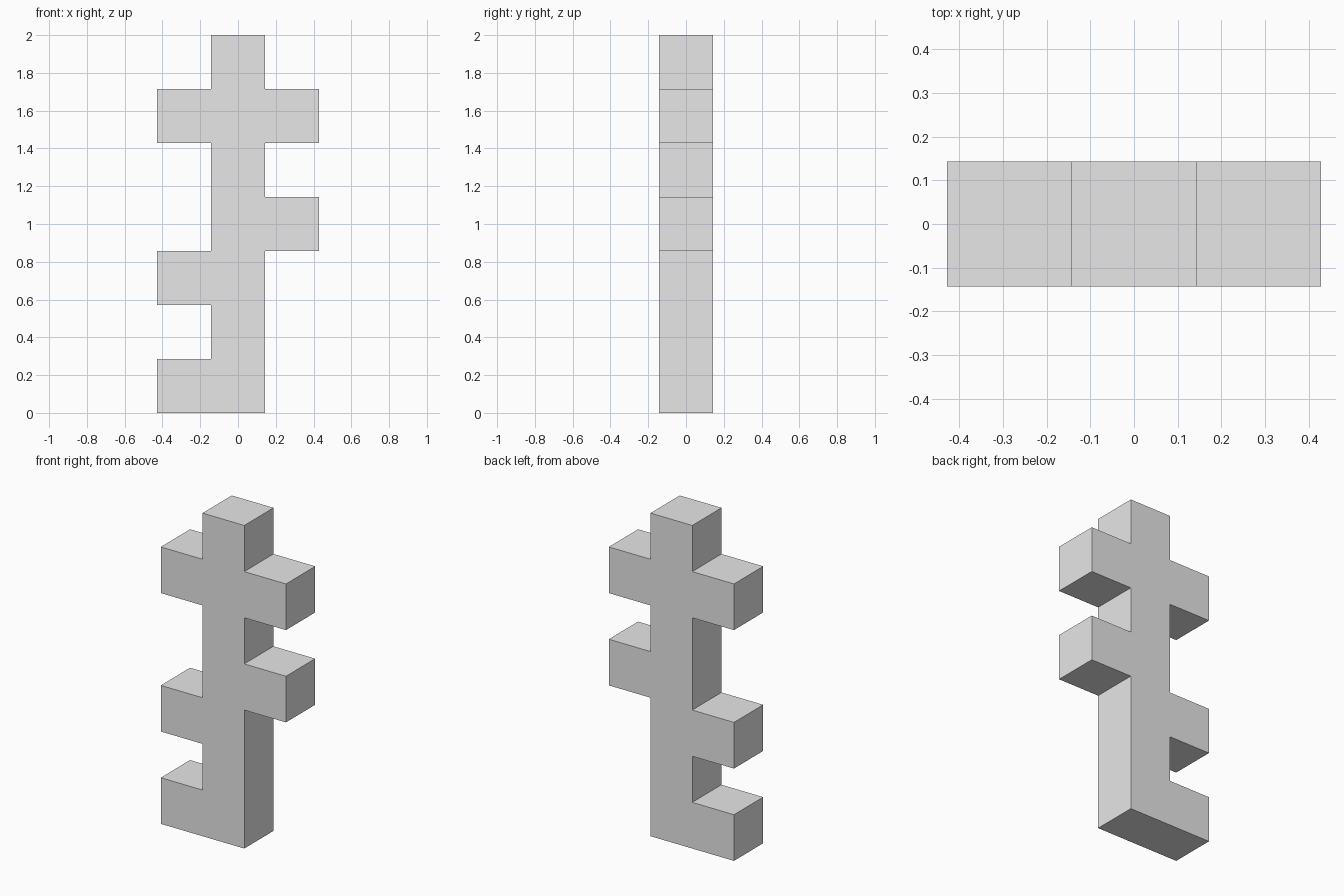
import bpy
import bmesh
from mathutils import Vector

# Remove the default cube
cube = bpy.data.objects.get("Cube")
if cube:
    bpy.data.objects.remove(cube, do_unlink=True)

HEIGHT = 2.0
ROWS = 7
UNIT = HEIGHT / ROWS
RIGHT_ROWS = (0, 2, 5)   # stubs on the -x side
LEFT_ROWS = (3, 5)       # stubs on the +x side

# Plain grey material
grey = bpy.data.materials.new("light grey")
grey.use_nodes = True
colour = (0.8, 0.8, 0.8, 1.0)
grey.diffuse_color = colour
grey.node_tree.nodes["Principled BSDF"].inputs["Base Color"].default_value = colour

# Square column, cut into rows so that stubs can grow from its sides
bm = bmesh.new()
bmesh.ops.create_cube(bm, size=1.0)
for v in bm.verts:
    v.co = Vector((v.co.x * UNIT, v.co.y * UNIT, (v.co.z + 0.5) * HEIGHT))
for row in range(1, ROWS):
    bmesh.ops.bisect_plane(bm, geom=bm.verts[:] + bm.edges[:] + bm.faces[:],
                           plane_co=(0, 0, row * UNIT), plane_no=(0, 0, 1))


def grow_stub(side, row):
    """Extrude one square of the column's side outwards by a unit."""
    centre = Vector((side * UNIT / 2, 0, (row + 0.5) * UNIT))
    face = min(bm.faces, key=lambda f: (f.calc_center_median() - centre).length)
    moved = bmesh.ops.extrude_discrete_faces(bm, faces=[face])["faces"][0]
    bmesh.ops.translate(bm, verts=moved.verts, vec=(side * UNIT, 0, 0))


for side, rows in ((-1, RIGHT_ROWS), (1, LEFT_ROWS)):
    for row in rows:
        grow_stub(side, row)

# Merge coplanar faces into clean flat sides
bmesh.ops.remove_doubles(bm, verts=bm.verts[:], dist=0.0001)
bmesh.ops.dissolve_limit(bm, angle_limit=0.01, verts=bm.verts[:], edges=bm.edges[:])
bmesh.ops.recalc_face_normals(bm, faces=bm.faces[:])

mesh = bpy.data.meshes.new("branched_column")
bm.to_mesh(mesh)
bm.free()
mesh.materials.append(grey)
column = bpy.data.objects.new("branched_column", mesh)
bpy.context.collection.objects.link(column)
